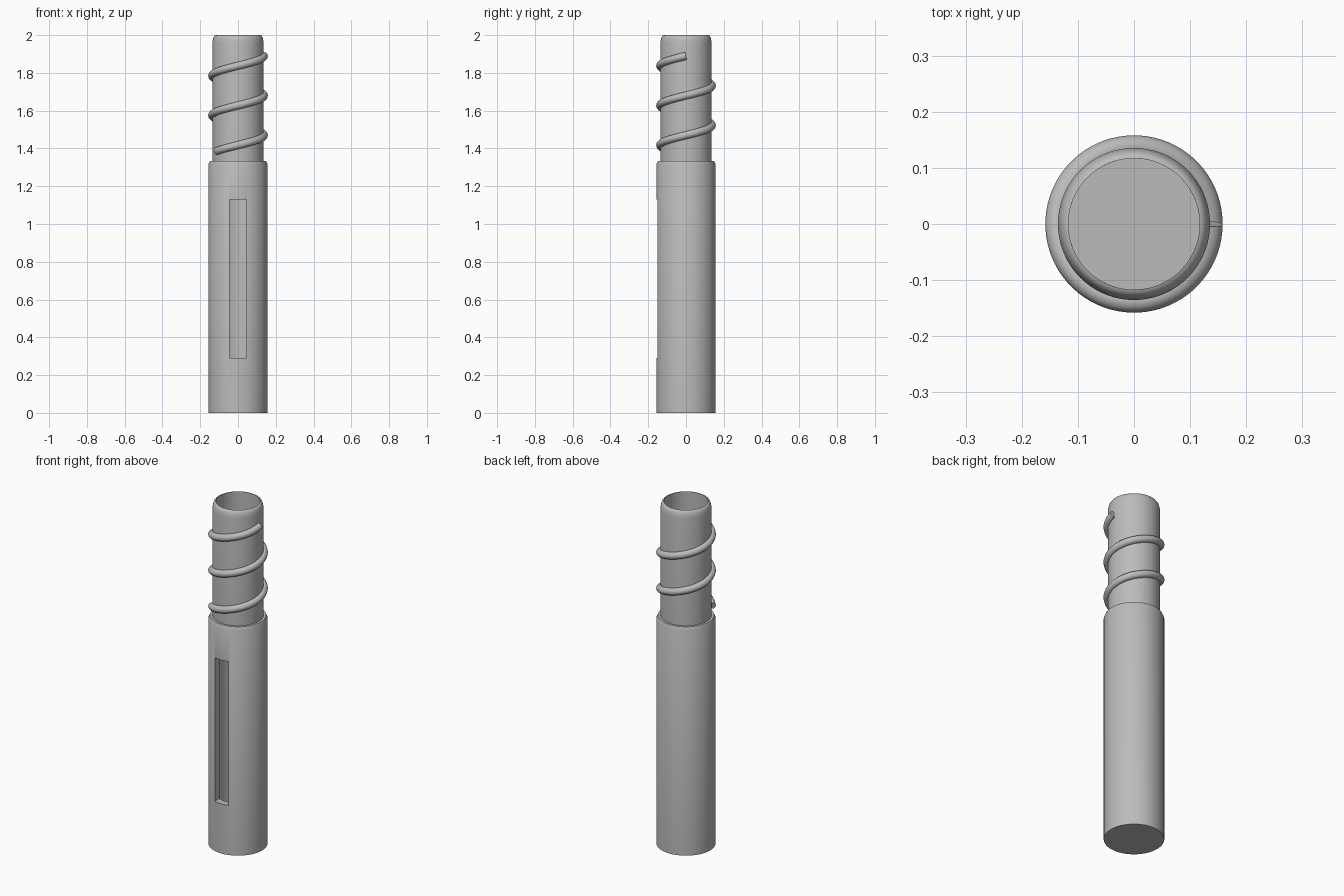
import bpy
import bmesh
from math import cos, sin, pi, radians

cube = bpy.data.objects.get("Cube")
if cube:
    bpy.data.objects.remove(cube, do_unlink=True)

# Single grey finish
grey = bpy.data.materials.new("plain_grey")
grey.use_nodes = True
colour = (0.5, 0.5, 0.5, 1)
grey.diffuse_color = colour
grey.node_tree.nodes["Principled BSDF"].inputs["Base Color"].default_value = colour


def make_active(obj):
    bpy.ops.object.select_all(action='DESELECT')
    obj.select_set(True)
    bpy.context.view_layer.objects.active = obj


def finish(obj):
    make_active(obj)
    obj.data.materials.clear()
    obj.data.materials.append(grey)
    bpy.ops.object.shade_smooth_by_angle(angle=radians(35))


def lathe(name, profile, steps):
    """Revolve an (r, z) profile that starts and ends on the axis."""
    bm = bmesh.new()
    verts = [bm.verts.new((r, 0, z)) for r, z in profile]
    edges = [bm.edges.new(pair) for pair in zip(verts, verts[1:])]
    bmesh.ops.spin(bm, geom=verts + edges, cent=(0, 0, 0), axis=(0, 0, 1),
                   angle=2 * pi, steps=steps, use_duplicate=False)
    bmesh.ops.remove_doubles(bm, verts=bm.verts, dist=0.0001)
    bmesh.ops.recalc_face_normals(bm, faces=bm.faces)
    mesh = bpy.data.meshes.new(name)
    bm.to_mesh(mesh)
    bm.free()
    obj = bpy.data.objects.new(name, mesh)
    bpy.context.collection.objects.link(obj)
    return obj


# Hollow stepped tube: closed base, chamfered shoulder, rounded open rim
BODY, NECK, BORE = 0.157, 0.1355, 0.117
tube = lathe("hollow_tube", [
    (0, 0), (BODY, 0), (BODY, 1.315), (0.149, 1.333), (NECK, 1.333),
    (NECK, 1.96), (0.133, 1.977), (0.129, 1.99), (0.123, 1.998),
    (BORE, 2), (BORE, 0.04), (0, 0.04)], 96)

# Long window cut through the front wall into the bore
bpy.ops.mesh.primitive_cube_add(size=1, location=(0, -0.13, 0.71))
cutter = bpy.context.object
cutter.name = "window_cutter"
cutter.scale = (0.09, 0.16, 0.84)
cutter.hide_render = True
cut = tube.modifiers.new("window", 'BOOLEAN')
cut.operation = 'DIFFERENCE'
cut.solver = 'EXACT'
cut.object = cutter
make_active(tube)
bpy.ops.object.modifier_apply(modifier="window")
bpy.data.objects.remove(cutter, do_unlink=True)
finish(tube)

# Round thread rising counterclockwise around the neck
PITCH, TURNS, END_Z, RADIUS = 0.21, 2.4, 1.89, 0.1375
count = 180
curve = bpy.data.curves.new("spiral_thread", 'CURVE')
curve.dimensions = '3D'
curve.twist_mode = 'Z_UP'
curve.bevel_depth = 0.0205
curve.bevel_resolution = 4
curve.use_fill_caps = True
spline = curve.splines.new('POLY')
spline.points.add(count)
for i, point in enumerate(spline.points):
    turn = TURNS * (i / count - 1)
    a = 2 * pi * turn
    point.co = (RADIUS * cos(a), RADIUS * sin(a), END_Z + PITCH * turn, 1)
thread = bpy.data.objects.new("spiral_thread", curve)
bpy.context.collection.objects.link(thread)
make_active(thread)
bpy.ops.object.convert(target='MESH')
finish(bpy.context.object)
